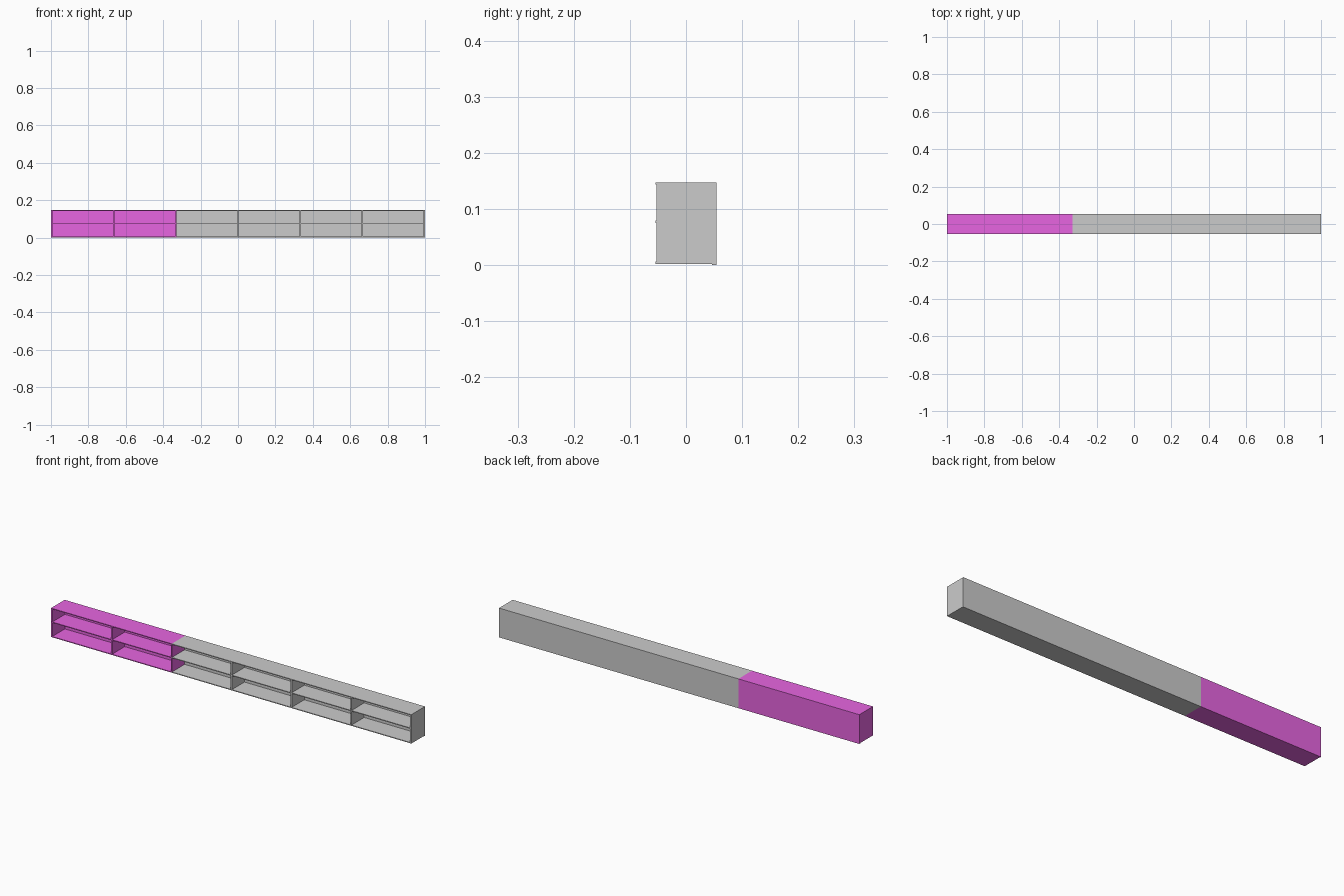
import bpy

if "Cube" in bpy.data.objects:
    bpy.data.objects.remove(bpy.data.objects["Cube"])

pink = bpy.data.materials.new("magenta")
pink.diffuse_color = (0.8, 0.13, 0.75, 1)
pink.use_nodes = True
pink.node_tree.nodes["Principled BSDF"].inputs["Base Color"].default_value = pink.diffuse_color

D = 0.054        # half depth
TOP = 0.147      # total height
T = 0.007        # upright thickness
B = 0.004        # board thickness
SPLIT = -0.33    # end of the coloured section


def box(name, x, y, z, mat=None):
    """Box from (min, max) ranges on each axis."""
    bpy.ops.mesh.primitive_cube_add(size=1)
    o = bpy.context.object
    o.name = name
    o.location = [(a + b) / 2 for a, b in (x, y, z)]
    o.scale = [b - a for a, b in (x, y, z)]
    bpy.ops.object.transform_apply(location=True, rotation=False, scale=True)
    if mat:
        o.data.materials.append(mat)
    return o


# Two sections: coloured left third, grey right two thirds
for label, x0, x1, mat in (("left", -1, SPLIT, pink), ("right", SPLIT, 1, None)):
    # back panel
    box(label + "_back_panel", (x0, x1), (D - 0.008, D), (0, TOP), mat)
    # bottom, middle and top boards, slightly proud of the uprights
    for part, z in (("bottom_board", 0.002), ("middle_shelf", 0.075), ("top_board", TOP - B)):
        box(f"{label}_{part}", (x0, x1), (-D, D - 0.008), (z, z + B), mat)

# Uprights: two ends and five dividers
step = (2 - T) / 6
for i in range(7):
    x = -1 + i * step
    name = "end_panel" if i in (0, 6) else "divider"
    box(name, (x, x + T), (-D + 0.001, D), (0.002, TOP), pink if i < 3 else None)
